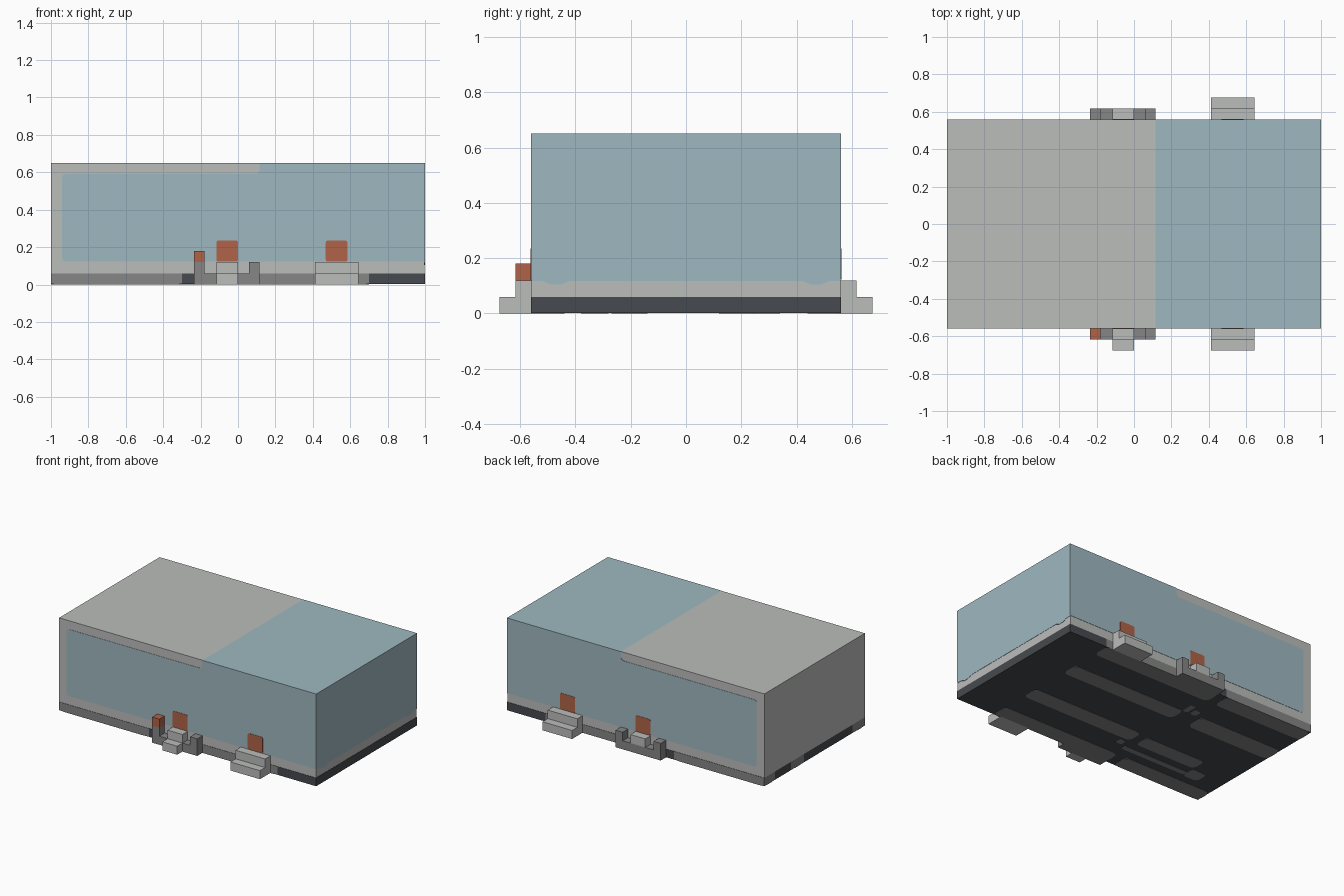
import bpy, bmesh
from mathutils import Vector, Matrix

cube = bpy.data.objects.get("Cube")
if cube:
    bpy.data.objects.remove(cube, do_unlink=True)


def material(name, hex_colour):
    """Flat material from an sRGB hex colour."""
    rgb = [int(hex_colour[i:i + 2], 16) / 255 for i in (0, 2, 4)]
    lin = [c / 12.92 if c <= 0.04 else ((c + 0.055) / 1.055) ** 2.4 for c in rgb]
    m = bpy.data.materials.new(name)
    m.use_nodes = True
    m.diffuse_color = (*lin, 1)
    m.node_tree.nodes["Principled BSDF"].inputs["Base Color"].default_value = (*lin, 1)
    return m


LIGHT = material("light_grey", "bbbdbb")
MID = material("mid_grey", "868686")
DARK = material("dark_grey", "464a4e")
BLUE = material("pale_blue", "9fb9c0")
ORANGE = material("burnt_orange", "b1644a")


def finish(bm, name, *mats):
    bmesh.ops.recalc_face_normals(bm, faces=bm.faces)
    me = bpy.data.meshes.new(name)
    bm.to_mesh(me)
    bm.free()
    for m in mats:
        me.materials.append(m)
    ob = bpy.data.objects.new(name, me)
    bpy.context.scene.collection.objects.link(ob)
    return ob


def box_mesh(lo, hi):
    lo, hi = Vector(lo), Vector(hi)
    bm = bmesh.new()
    size = Matrix.Diagonal((*(hi - lo), 1))
    bmesh.ops.create_cube(bm, size=1, matrix=Matrix.Translation((lo + hi) / 2) @ size)
    return bm


def box(name, mat, x, y, z):
    y = sorted(y)
    return finish(box_mesh((x[0], y[0], z[0]), (x[1], y[1], z[1])), name, mat)


def cut(bm, axis, values):
    """Slice the mesh at planes across one axis."""
    for v in values:
        no = Vector((0, 0, 0))
        no[axis] = 1
        geom = bm.verts[:] + bm.edges[:] + bm.faces[:]
        bmesh.ops.bisect_plane(bm, geom=geom, plane_co=no * v, plane_no=no)


def rounded(points):
    """Outline from (u, v, radius) corners."""
    out = []
    for i, (u, v, r) in enumerate(points):
        p = Vector((u, v))
        if r == 0:
            out.append(p)
            continue
        a = Vector(points[i - 1][:2]) - p
        b = Vector(points[(i + 1) % len(points)][:2]) - p
        a, b = p + a.normalized() * r, p + b.normalized() * r
        for k in range(6):
            t = k / 5
            out.append(a * (1 - t) ** 2 + p * 2 * t * (1 - t) + b * t * t)
    return out


def rect(u0, u1, v0, v1, r):
    return [(u0, v0, r), (u1, v0, r), (u1, v1, r), (u0, v1, r)]


def plate(name, mat, points, place, depth):
    """Thin plate; place maps (u, v) to 3D, depth is the thickness vector."""
    bm = bmesh.new()
    face = bm.faces.new([bm.verts.new(place(*p)) for p in rounded(points)])
    ext = bmesh.ops.extrude_face_region(bm, geom=[face])
    verts = [g for g in ext["geom"] if isinstance(g, bmesh.types.BMVert)]
    bmesh.ops.translate(bm, verts=verts, vec=depth)
    return finish(bm, name, mat)


W = 0.558     # half depth of the body
SPLIT = 0.115  # where the light top meets the blue top
SILL = 0.118   # lower edge of the blue

# Main body: light, with the blue end coloured by position
body = box_mesh((-1, -W, 0.06), (0.998, W, 0.65))
cut(body, 0, [SPLIT])
for f in body.faces:
    c = f.calc_center_median()
    f.material_index = int(c.x > SPLIT and f.normal.z > 0.5)
finish(body, "body", LIGHT, BLUE)

# Blue end panel with two small dips in its lower edge
dips = []
for y in (-0.47, 0.47):
    dips += [(y - 0.05, SILL, 0), (y - 0.02, 0.105, 0), (y + 0.02, 0.105, 0), (y + 0.05, SILL, 0)]
plate("end_panel", BLUE,
      [(-W, SILL, 0)] + dips + [(W, SILL, 0), (W, 0.65, 0), (-W, 0.65, 0)],
      lambda u, v: (0.998, u, v), (0.002, 0, 0))

# Base slab: dark, with mid grey stretches along its sides
base = box_mesh((-1, -0.56, 0.002), (1, 0.56, 0.06))
cut(base, 0, [-0.3, -0.235, 0.7])
cut(base, 1, [-0.42, 0.12, 0.26, 0.44])
for f in base.faces:
    c = f.calc_center_median()
    if abs(f.normal.y) > 0.5:
        f.material_index = int(c.x < -0.3 or -0.235 < c.x < 0.7)
    elif f.normal.x < -0.5:
        f.material_index = int(c.y < -0.42 or c.y > 0.44 or 0.12 < c.y < 0.26)
finish(base, "base", DARK, MID)

# Mid grey strips on the underside
strips = [(-0.2, 0.7, 0.13, 0.25), (-0.18, 0.7, -0.26, -0.14),
          (-1, -0.34, 0.12, 0.26), (-0.72, -0.24, -0.27, -0.16),
          (-0.72, -0.2, -0.37, -0.33), (-0.84, -0.72, -0.38, -0.28),
          (-0.3, -0.25, 0.25, 0.31), (-0.23, -0.19, 0.25, 0.34),
          (-0.17, -0.12, -0.33, -0.28)]
for s in (-1, 1):
    for x0, x1 in ((-1, -0.3), (-0.235, 0.7)):
        strips.append((x0, x1, *sorted((s * 0.44, s * 0.56))))
for s in strips:
    plate("underside_strip", MID, rect(*s, min(s[1] - s[0], s[3] - s[2]) * 0.35),
          lambda u, v: (u, v, 0.002), (0, 0, -0.002))

# Front and back: blue panel, orange lamps and steps
panel = [(-0.94, SILL + 0.004, 0.02), (1, SILL + 0.004, 0), (1, 0.65, 0),
         (SPLIT, 0.65, 0), (SPLIT, 0.59, 0.03), (-0.94, 0.59, 0.02)]
for side, s in (("front", -1), ("back", 1)):
    def wall(u, v, s=s):
        return (u, s * W, v)
    plate(side + "_panel", BLUE, panel, wall, (0, s * 0.002, 0))
    for x in (-0.058, 0.527):
        plate(side + "_lamp", ORANGE, rect(x - 0.058, x + 0.058, 0.122, 0.235, 0.012),
              wall, (0, s * 0.004, 0))

    near, far = (s * 0.55, s * 0.617), (s * 0.55, s * 0.675)
    box(side + "_step_lower", LIGHT, (0.413, 0.643), far, (0, 0.06))
    box(side + "_step_upper", LIGHT, (0.413, 0.643), near, (0.06, 0.12))

    # Cradle: a low rail between two posts, with a light block in the middle
    box(side + "_rail", MID, (-0.235, 0.115), near, (0, 0.06))
    for x in (-0.235, 0.06):
        box(side + "_post", MID, (x, x + 0.055), near, (0.06, 0.12))
    box(side + "_block", LIGHT, (-0.115, 0), near, (0.06, 0.12))

# Front only: forward tread and orange cap on the post
box("front_tread", LIGHT, (-0.115, 0), (-0.675, -0.616), (0, 0.06))
box("front_post_cap", ORANGE, (-0.235, -0.18), (-0.617, -0.55), (0.12, 0.18))
